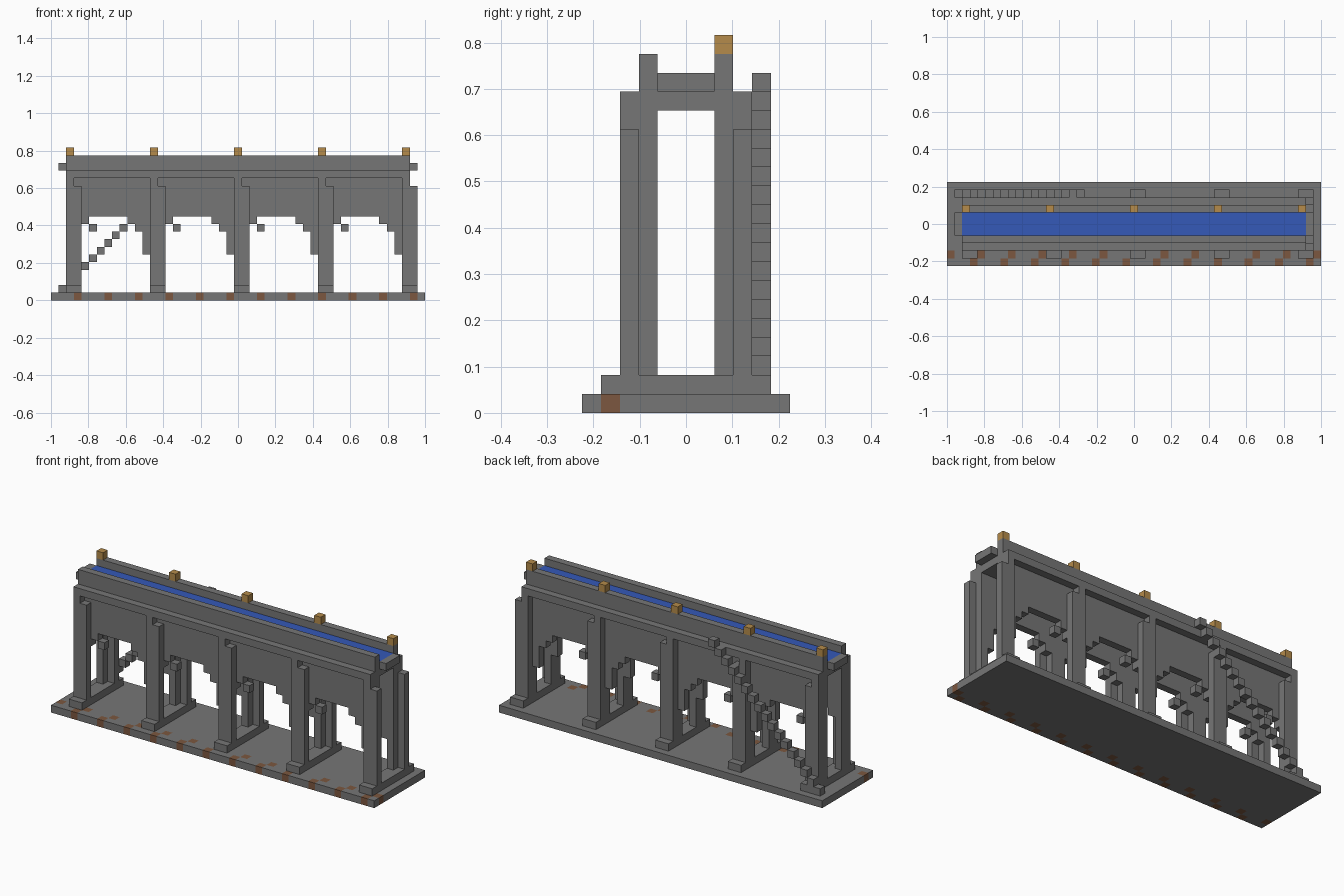
import bpy, bmesh
from mathutils import Matrix, Vector

UNIT = 2 / 49                      # edge of one building block
PIERS = [-22, -11, 0, 11, 22]      # first block column of each pier
END = 22                           # last block column of the walls

if "Cube" in bpy.data.objects:
    bpy.data.objects.remove(bpy.data.objects["Cube"], do_unlink=True)


def material(name, colour):
    mat = bpy.data.materials.new(name)
    mat.use_nodes = True
    mat.diffuse_color = (*colour, 1)
    shader = mat.node_tree.nodes["Principled BSDF"]
    shader.inputs["Base Color"].default_value = (*colour, 1)
    shader.inputs["Roughness"].default_value = 0.9
    return mat


stone = material("grey stone", (0.18, 0.18, 0.18))
water = material("blue water", (0.035, 0.1, 0.48))
gold = material("lamp gold", (0.46, 0.26, 0.07))
clay = material("brown clay", (0.2, 0.095, 0.05))


def add_box(bm, x, y, z):
    """Box covering inclusive block ranges; columns and rows are centred on integers."""
    low = Vector((x[0] - 0.5, y[0] - 0.5, z[0]))
    high = Vector((x[1] + 0.5, y[1] + 0.5, z[1] + 1))
    size = (high - low) * UNIT
    move = Matrix.Translation((low + high) * UNIT / 2)
    bmesh.ops.create_cube(bm, size=1, matrix=move @ Matrix.Diagonal((*size, 1)))


def finish(name, bm, *mats):
    mesh = bpy.data.meshes.new(name)
    bm.to_mesh(mesh)
    bm.free()
    for mat in mats:
        mesh.materials.append(mat)
    obj = bpy.data.objects.new(name, mesh)
    bpy.context.scene.collection.objects.link(obj)
    return obj


def part(name, mat, boxes):
    bm = bmesh.new()
    for box in boxes:
        add_box(bm, *box)
    return finish(name, bm, mat)


# Ground slab, cut into blocks so that scattered clay blocks can be coloured
bm = bmesh.new()
add_box(bm, (-24, 24), (-5, 5), (0, 0))
cuts = [((i + 0.5, 0, 0), (1, 0, 0)) for i in range(-24, 24)]
cuts += [((0, j + 0.5, 0), (0, 1, 0)) for j in range(-5, 5)]
for point, normal in cuts:
    bmesh.ops.bisect_plane(bm, geom=bm.verts[:] + bm.edges[:] + bm.faces[:],
                           plane_co=Vector(point) * UNIT, plane_no=normal)
bm.normal_update()
for face in bm.faces:
    cell = face.calc_center_median() / UNIT - face.normal * 0.4
    column, row = round(cell.x), round(cell.y)
    if (row == -5 and column % 4 == 3) or (row == -4 and column % 4 == 0):
        face.material_index = 1
finish("ground_slab", bm, stone, clay)

# Pier footings
part("pier_footings", stone, [((a, a + 1), (-4, 4), (1, 1)) for a in PIERS])

# Front and back sides share the same walls, piers and arches
for side, s in (("front", -1), ("back", 1)):
    inner, outer = (2 * s, 2 * s), (3 * s, 3 * s)

    # Piers: a broad outer shaft, a narrow corbel on top and an inner shaft
    boxes = []
    for a in PIERS:
        boxes += [((a, a + 1), outer, (2, 14)),
                  ((a, a), outer, (15, 15)),
                  ((a, a), inner, (2, 10))]
    part(side + "_piers", stone, boxes)

    # Upper wall and the ledge along it
    part(side + "_wall", stone, [((-END, END), inner, (11, 18))])
    part(side + "_ledge", stone, [((-END, END), outer, (16, 16))])

    # Stepped arch haunches, with one loose block below each crown
    boxes = []
    for a in PIERS[:-1]:
        for offset, bottom in ((1, 9), (2, 10), (8, 10), (9, 9), (10, 6)):
            boxes.append(((a + offset, a + offset), inner, (bottom, 10)))
        boxes.append(((a + 3, a + 3), inner, (9, 9)))
    part(side + "_arches", stone, boxes)

# Water channel
part("channel_floor", stone, [((-END, END), (-1, 1), (16, 16))])
part("channel_water", water, [((-END, END), (-1, 1), (17, 17))])
part("channel_ends", stone,
     [((x, x), (-1, 1), (17, 17)) for x in (-END - 1, END + 1)])

# Stair of single blocks climbing the back
part("stair", stone, [((z - 24, z - 24), (4, 4), (z, z)) for z in range(1, 18)])

# Lamps on the back wall
part("lamps", gold, [((a, a), (2, 2), (19, 19)) for a in PIERS])
